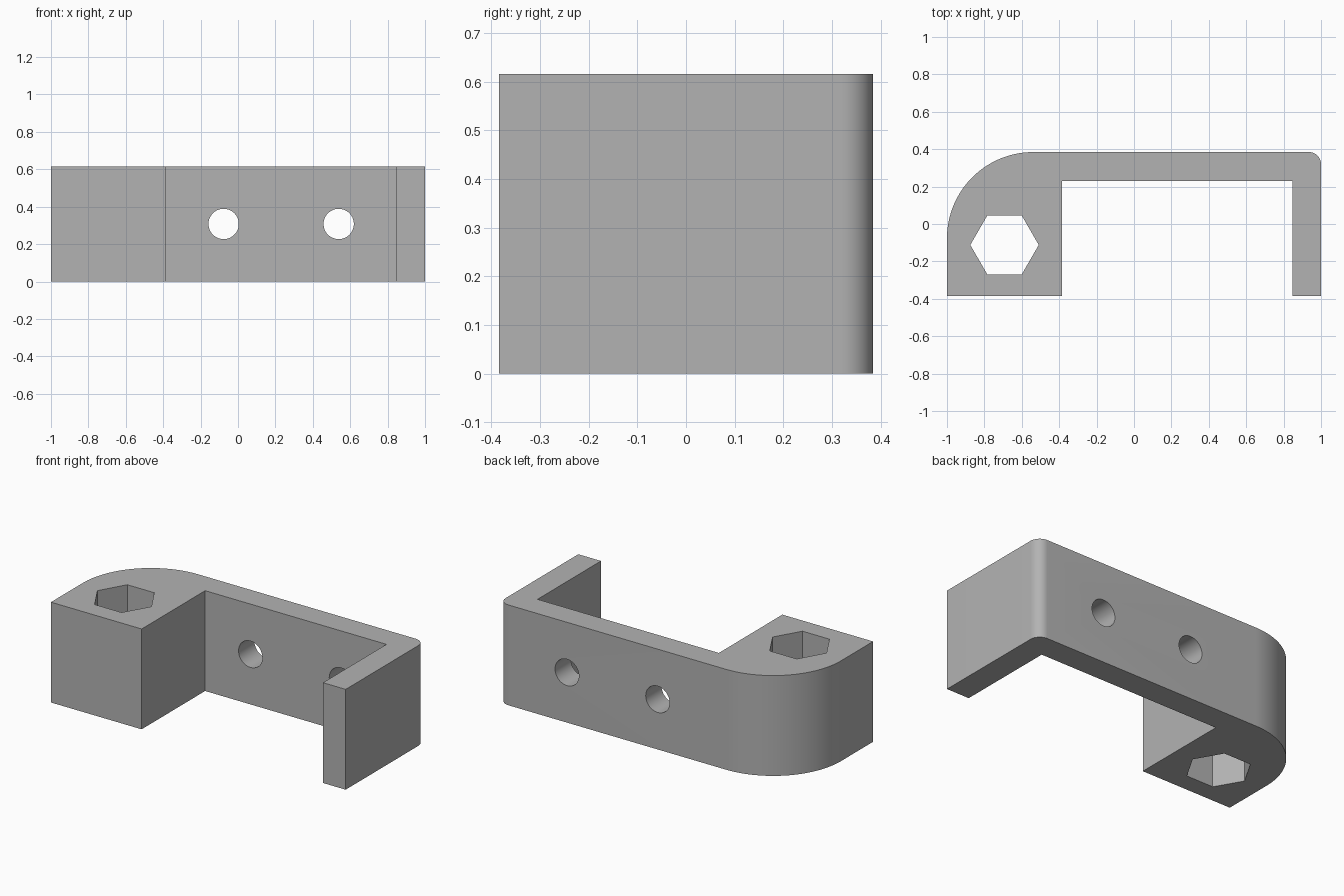
import bpy, bmesh, math
from mathutils import Matrix, Vector

U = 1 / 13            # design unit: the bracket is 26 units long
H = 8 * U             # height

if "Cube" in bpy.data.objects:
    bpy.data.objects.remove(bpy.data.objects["Cube"], do_unlink=True)

grey = bpy.data.materials.new("grey")
grey.use_nodes = True
grey.diffuse_color = (0.45, 0.45, 0.45, 1)
grey.node_tree.nodes["Principled BSDF"].inputs["Base Color"].default_value = (0.45, 0.45, 0.45, 1)


def make_object(name, bm):
    bmesh.ops.recalc_face_normals(bm, faces=bm.faces)
    mesh = bpy.data.meshes.new(name)
    bm.to_mesh(mesh)
    bm.free()
    mesh.materials.append(grey)
    obj = bpy.data.objects.new(name, mesh)
    bpy.context.collection.objects.link(obj)
    return obj


def arc(cx, cy, r, start, end, steps):
    angles = [math.radians(start + (end - start) * i / steps) for i in range(steps + 1)]
    return [(cx + r * math.cos(a), cy + r * math.sin(a)) for a in angles]


def cutter(name, sides, radius, location, rotation):
    bm = bmesh.new()
    matrix = Matrix.Translation(location) @ rotation
    bmesh.ops.create_cone(bm, cap_ends=True, segments=sides, radius1=radius,
                          radius2=radius, depth=2, matrix=matrix)
    obj = make_object(name, bm)
    obj.hide_render = True
    obj.hide_set(True)
    return obj


# Bracket outline: thick rounded block, back wall and thin end wall
front, back = -5 * U, 5 * U
big, small = 6 * U, 0.065
outline = [(-1, front), (-5 * U, front), (-5 * U, 3 * U), (11 * U, 3 * U),
           (11 * U, front), (1, front)]
outline += arc(1 - small, back - small, small, 0, 90, 12)
outline += arc(-1 + big, back - big, big, 90, 180, 32)

bm = bmesh.new()
base = bm.faces.new([bm.verts.new((x, y, 0)) for x, y in outline])
top = bmesh.ops.extrude_face_region(bm, geom=[base])["geom"]
bmesh.ops.translate(bm, vec=Vector((0, 0, H)),
                    verts=[v for v in top if isinstance(v, bmesh.types.BMVert)])
bracket = make_object("bracket", bm)

# Hexagonal socket through the block, two screw holes through the back wall
# (hexagon points lie along x)
upright = Matrix.Rotation(math.pi / 2, 4, "Z")
sideways = Matrix.Rotation(math.pi / 2, 4, "X")
cutters = [cutter("hex_socket_cutter", 6, 0.183, (-9 * U, -0.112, H / 2), upright)]
for side, x in (("right", -U), ("left", 7 * U)):
    cutters.append(cutter(side + "_screw_hole_cutter", 48, 0.081,
                          (x, 4 * U, H / 2), sideways))

for c in cutters:
    mod = bracket.modifiers.new(c.name, "BOOLEAN")
    mod.object = c
    mod.operation = "DIFFERENCE"
    mod.solver = "EXACT"

# Bake the cuts, then drop the cutters
bpy.context.view_layer.update()
depsgraph = bpy.context.evaluated_depsgraph_get()
bracket.data = bpy.data.meshes.new_from_object(bracket.evaluated_get(depsgraph))
bracket.modifiers.clear()
for c in cutters:
    bpy.data.objects.remove(c, do_unlink=True)

# Smooth the round corners and holes, keep the edges sharp
bpy.ops.object.select_all(action="DESELECT")
bracket.select_set(True)
bpy.context.view_layer.objects.active = bracket
bpy.ops.object.shade_smooth_by_angle(angle=math.radians(30))
